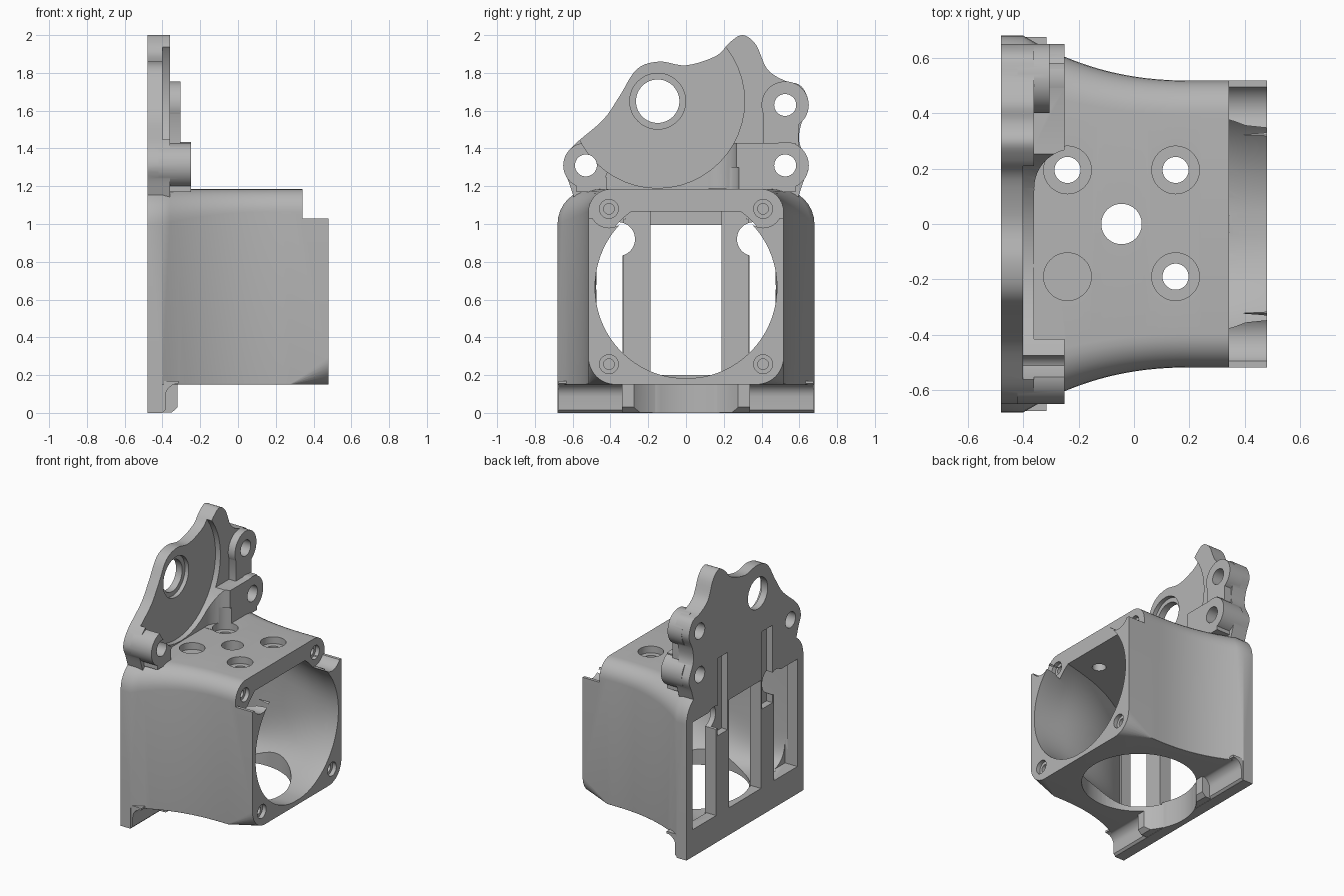
import bpy, bmesh, math
from mathutils import Vector

if "Cube" in bpy.data.objects:
    bpy.data.objects.remove(bpy.data.objects["Cube"])

grey = bpy.data.materials.new("matte grey")
grey.use_nodes = True
colour = (0.46, 0.46, 0.46, 1)
grey.diffuse_color = colour
grey.node_tree.nodes["Principled BSDF"].inputs["Base Color"].default_value = colour


def loft(name, rings):
    """Closed solid through equal-length rings of points."""
    bm = bmesh.new()
    loops = [[bm.verts.new(p) for p in ring] for ring in rings]
    n = len(loops[0])
    for a, b in zip(loops, loops[1:]):
        for i in range(n):
            j = (i + 1) % n
            bm.faces.new((a[i], a[j], b[j], b[i]))
    bm.faces.new(loops[0])
    bm.faces.new(loops[-1])
    bmesh.ops.recalc_face_normals(bm, faces=bm.faces)
    me = bpy.data.meshes.new(name)
    bm.to_mesh(me)
    bm.free()
    me.materials.append(grey)
    ob = bpy.data.objects.new(name, me)
    bpy.context.collection.objects.link(ob)
    return ob


def prism(profile, x0, x1):
    return loft("part", [[(x, y, z) for y, z in profile] for x in (x0, x1)])


def prism_y(profile, y0, y1):
    return loft("part", [[(x, y, z) for x, z in profile] for y in (y0, y1)])


def box(x0, x1, y0, y1, z0, z1):
    return prism([(y0, z0), (y1, z0), (y1, z1), (y0, z1)], x0, x1)


def circle(a, b, r, n=48):
    return [(a + r * math.cos(math.tau * i / n), b + r * math.sin(math.tau * i / n)) for i in range(n)]


def rod_x(x0, x1, y, z, r):
    return prism(circle(y, z, r), x0, x1)


def rod_z(z0, z1, x, y, r, n=48):
    return loft("part", [[(a, b, z) for a, b in circle(x, y, r, n)] for z in (z0, z1)])


def combine(target, tool, op):
    """Boolean the tool into the target, then discard the tool."""
    mod = target.modifiers.new("bool", "BOOLEAN")
    mod.operation, mod.solver, mod.object = op, "EXACT", tool
    bpy.context.view_layer.update()
    dg = bpy.context.evaluated_depsgraph_get()
    me = bpy.data.meshes.new_from_object(target.evaluated_get(dg))
    target.modifiers.clear()
    target.data = me
    bpy.data.objects.remove(tool)


def add(tool):
    combine(bracket, tool, "UNION")


def cut(tool):
    combine(bracket, tool, "DIFFERENCE")


def smooth_outline(points, steps=5):
    """Catmull-Rom resampling of an open outline."""
    pts = [Vector(p) for p in points]
    out = []
    for i in range(len(pts) - 1):
        p0, p1, p2, p3 = pts[max(i - 1, 0)], pts[i], pts[i + 1], pts[min(i + 2, len(pts) - 1)]
        for k in range(steps):
            t = k / steps
            out.append(tuple(p1 + (p2 - p0) * t / 2 + (2 * p0 - 5 * p1 + 4 * p2 - p3) * t * t / 2
                             + (3 * p1 - p0 - 3 * p2 + p3) * t ** 3 / 2))
    return out + [tuple(pts[-1])]


FLOOR, ROOF, AXIS = 0.15, 1.185, 0.665


def half_width(x):
    t = min(max((0.22 - x) / 0.62, 0), 1)
    return 0.517 + 0.163 * t ** 2.3


def shell_ring(x):
    w = half_width(x)
    top = 0.12 + 0.4 * (w - 0.517)
    low = 0.005 + 0.14 * min(max((x - 0.28) / 0.2, 0), 1)
    ring = []
    for sy, sz, r, start in ((1, 1, top, 0), (-1, 1, top, 1), (-1, -1, low, 2), (1, -1, low, 3)):
        cz = ROOF - r if sz > 0 else FLOOR + r
        for k in range(9):
            a = (start + k / 8) * math.pi / 2
            ring.append((x, sy * (w - r) + r * math.cos(a), cz + r * math.sin(a)))
    return ring


def duct_ring(x, n=72):
    t = min(max((0.42 - x) / 0.7, 0), 1)
    w = half_width(x) - 0.035 - 0.02 * t
    power = 1 - 0.7 * t
    ring = []
    for i in range(n):
        c, s = math.cos(math.tau * i / n), math.sin(math.tau * i / n)
        y = w * math.copysign(abs(c) ** power, c)
        z = AXIS + 0.483 * math.copysign(abs(s) ** power, s)
        ring.append((x, y, max(z, 0.185)))
    return ring


# Flared duct: outer shell minus round-to-square passage with a flat ceiling
stations = [-0.4 + 0.04 * i for i in range(18)]
bracket = loft("fan_bracket", [shell_ring(x) for x in [-0.48] + stations + [0.48]])
passage = loft("passage", [duct_ring(x) for x in stations + [0.4, 0.5]])
combine(passage, box(-0.6, 0.6, -1, 1, 1.065, 1.5), "DIFFERENCE")
cut(passage)

# Back plate: lower band and curved upper outline
add(box(-0.48, -0.4, -0.68, 0.68, 0, 0.2))
upper = smooth_outline([
    (0.58, 1.1), (0.62, 1.22), (0.65, 1.31), (0.6, 1.43), (0.61, 1.53), (0.65, 1.63), (0.61, 1.73),
    (0.52, 1.76), (0.43, 1.82), (0.37, 1.95), (0.3, 2.0), (0.23, 1.96), (0.16, 1.89), (0, 1.84),
    (-0.14, 1.86), (-0.26, 1.82), (-0.35, 1.68), (-0.44, 1.55), (-0.6, 1.41), (-0.65, 1.31),
    (-0.62, 1.22), (-0.58, 1.1)])
add(prism(upper, -0.48, -0.36))

# Bosses on the upper plate, with a hollow corner beside the lower one
add(box(-0.42, -0.25, 0.12, 0.28, 1.17, 1.43))
cut(rod_z(1.187, 1.5, -0.22, 0.13, 0.14))
add(rod_x(-0.42, -0.25, 0.525, 1.31, 0.125))
add(box(-0.42, -0.25, 0.27, 0.58, 1.17, 1.43))
add(rod_x(-0.42, -0.25, -0.53, 1.31, 0.12))
add(box(-0.42, -0.25, -0.58, -0.42, 1.17, 1.25))
add(rod_x(-0.42, -0.305, 0.525, 1.63, 0.125))
add(box(-0.42, -0.305, 0.41, 0.595, 1.4, 1.6))

# Gear pocket and stepped shaft hole
cut(rod_x(-0.4, -0.2, -0.15, 1.65, 0.46))
cut(rod_x(-0.43, -0.3, -0.15, 1.65, 0.148))
cut(rod_x(-0.6, -0.3, -0.15, 1.65, 0.115))
for y, z in ((0.525, 1.31), (0.525, 1.63), (-0.53, 1.31)):
    cut(rod_x(-0.6, -0.2, y, z, 0.058))

# Filleted feet and the thicker lip between them
fillet = [(-0.385 + 0.07 * (1 - math.cos(a)), 0.085 + 0.07 * math.sin(a))
          for a in (math.pi / 2 * k / 6 for k in range(7))]
foot = [(-0.47, 0.001), (-0.4, 0.001), (-0.385, 0.015)] + fillet + [(-0.315, 0.17), (-0.47, 0.17)]
lip = [(-0.47, 0.002), (-0.35, 0.002), (-0.32, 0.03), (-0.32, 0.18), (-0.47, 0.18)]
add(prism_y(lip, -0.34, 0.34))
for s in (-1, 1):
    add(prism_y(foot, s * 0.33, s * 0.675))

# Plate windows, upright struts and rear grooves
cut(box(-0.5, -0.38, -0.187, 0.187, 0.2, 0.995))
for s in (-1, 1):
    lo, hi = sorted((s * 0.335, s * 0.61))
    cut(box(-0.5, -0.38, lo, hi, 0.2, 0.99))
    lo, hi = sorted((s * 0.188, s * 0.334))
    add(box(-0.47, -0.39, lo, hi, 0.17, 1.08))
    cut(rod_x(-0.6, -0.3, s * 0.36, 0.92, 0.09))
    cut(box(-0.5, -0.43, lo + 0.012, hi - 0.012, 0.78, 1.35))

# Floor opening
cut(rod_z(-0.1, 0.3, -0.045, 0, 0.39, 72))

# Roof holes; one counterbore is blind
cut(rod_z(0.9, 1.3, -0.045, 0, 0.073))
for x in (-0.24, 0.15):
    for y in (-0.19, 0.195):
        cut(rod_z(1.135, 1.3, x, y, 0.086))
        if x > 0 or y > 0:
            cut(rod_z(0.95, 1.3, x, y, 0.047))

# Stepped rim, relieved around the upper screws, and four screw holes
cut(box(0.342, 0.6, -0.6, 0.6, 1.03, 1.3))
for y in (-0.408, 0.408):
    cut(rod_x(0.342, 0.6, y, 1.08, 0.1))
    for z, face in ((1.08, 0.342), (0.258, 0.48)):
        cut(rod_x(face - 0.03, 0.6, y, z, 0.05))
        cut(rod_x(face - 0.15, 0.6, y, z, 0.028))

# Shading
bpy.ops.object.select_all(action="DESELECT")
bracket.select_set(True)
bpy.context.view_layer.objects.active = bracket
bpy.ops.object.shade_smooth_by_angle(angle=math.radians(30))
